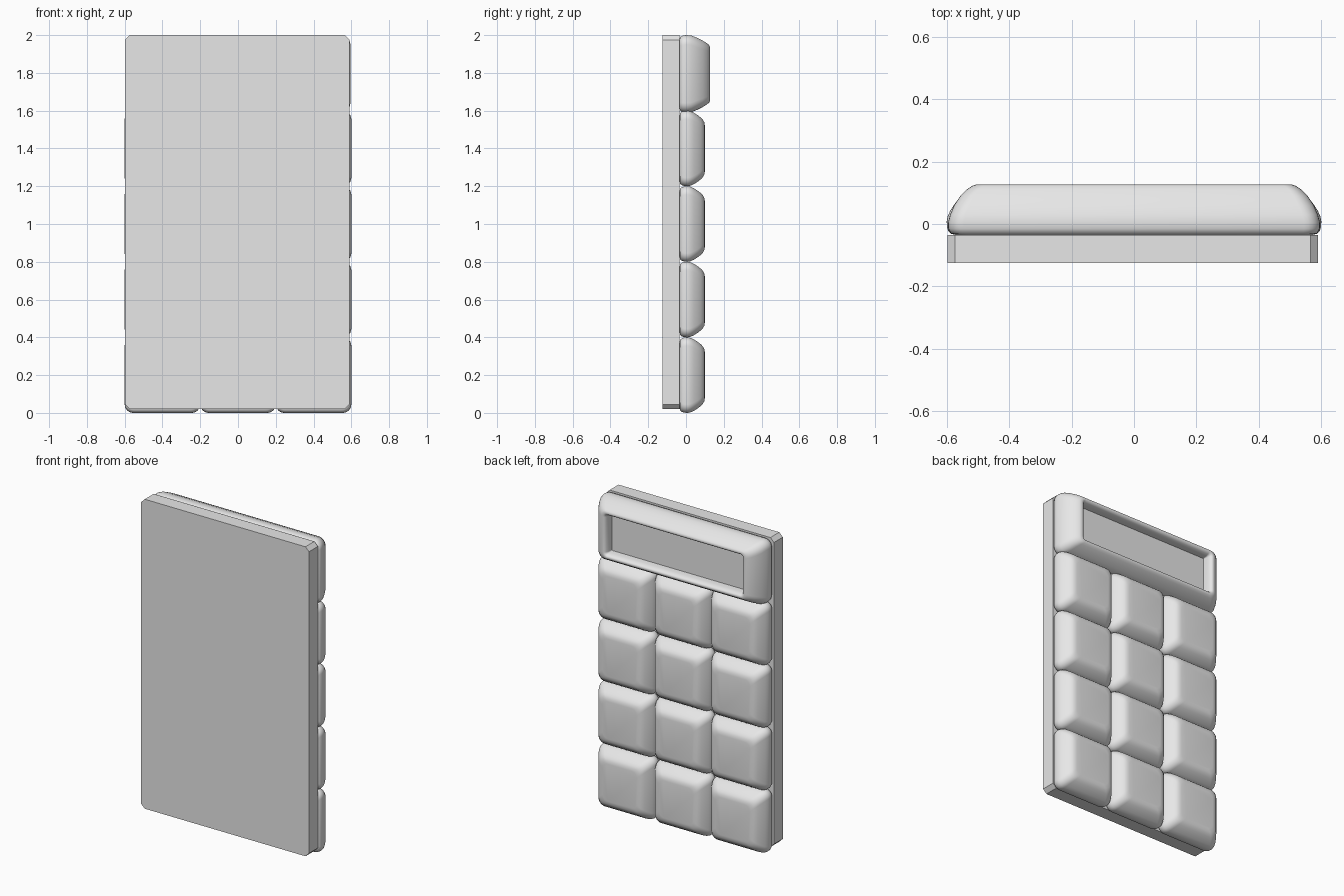
import bpy, bmesh, math
from mathutils import Vector

if "Cube" in bpy.data.objects:
    bpy.data.objects.remove(bpy.data.objects["Cube"])

grey = bpy.data.materials.new("light_grey")
grey.diffuse_color = (0.8, 0.8, 0.8, 1)
grey.use_nodes = True
grey.node_tree.nodes["Principled BSDF"].inputs["Base Color"].default_value = grey.diffuse_color


def rounded_rect(hx, hz, r, seg):
    """Outline of a rectangle with rounded (or chamfered, seg=1) corners."""
    pts = []
    for i, (sx, sz) in enumerate(((1, 1), (-1, 1), (-1, -1), (1, -1))):
        for k in range(seg + 1):
            a = math.pi / 2 * (i + k / seg)
            pts.append((sx * (hx - r) + r * math.cos(a), sz * (hz - r) + r * math.sin(a)))
    return pts


def loft(name, sections, seg, smooth=None):
    """Closed body through rounded rectangles (half x, half z, radius, y)."""
    bm = bmesh.new()
    rings = []
    for hx, hz, r, y in sections:
        rings.append([bm.verts.new((x, y, z)) for x, z in rounded_rect(hx, hz, r, seg)])
    n = len(rings[0])
    for a, b in zip(rings, rings[1:]):
        for i in range(n):
            j = (i + 1) % n
            bm.faces.new((a[i], a[j], b[j], b[i]))
    bm.faces.new(rings[0])
    bm.faces.new(rings[-1])
    bmesh.ops.recalc_face_normals(bm, faces=bm.faces)
    mesh = bpy.data.meshes.new(name)
    bm.to_mesh(mesh)
    bm.free()
    mesh.materials.append(grey)
    ob = bpy.data.objects.new(name, mesh)
    bpy.context.collection.objects.link(ob)
    if smooth:
        bpy.ops.object.select_all(action='DESELECT')
        ob.select_set(True)
        bpy.context.view_layer.objects.active = ob
        bpy.ops.object.shade_smooth_by_angle(angle=math.radians(smooth))
    return ob


# Back plate with chamfered corners
base = loft("base_plate", [(0.594, 0.99, 0.025, -0.125), (0.594, 0.99, 0.025, -0.035)], 1)
base.location = (-0.004, 0, 1.01)

# Pillow-shaped keys, three columns by four rows
key_profile = [(0.170, -0.035), (0.187, -0.031), (0.195, -0.022), (0.199, -0.008),
               (0.200, 0.008), (0.197, 0.024), (0.189, 0.042), (0.176, 0.062),
               (0.163, 0.079), (0.151, 0.090), (0.138, 0.097), (0.120, 0.100)]
key = loft("key", [(h, h, 0.045 - 0.1 * (0.2 - h), y) for h, y in key_profile], 6, 45)
for row in range(4):
    for col in range(3):
        ob = key if row == col == 0 else key.copy()
        if ob is not key:
            bpy.context.collection.objects.link(ob)
        ob.name = f"key_row{row + 1}_column{col + 1}"
        ob.location = (0.4 * (col - 1), 0, 0.2 + 0.4 * row)

# Display housing: rounded outside, then back down into the window recess
housing = loft("display_housing", [
    (0.570, 0.180, 0.04, -0.035), (0.587, 0.196, 0.045, -0.030),
    (0.595, 0.203, 0.05, -0.015), (0.595, 0.205, 0.05, 0.005),
    (0.589, 0.202, 0.05, 0.030), (0.576, 0.190, 0.05, 0.060),
    (0.556, 0.175, 0.045, 0.090), (0.536, 0.162, 0.04, 0.110),
    (0.518, 0.153, 0.035, 0.122), (0.503, 0.143, 0.03, 0.127),
    (0.492, 0.134, 0.022, 0.124), (0.484, 0.127, 0.015, 0.114),
    (0.479, 0.122, 0.008, 0.095), (0.477, 0.120, 0.004, 0.065)], 6, 50)
housing.location.z = 1.795

# Flat screen in the recess
screen = loft("screen", [(0.472, 0.116, 0.003, 0.064), (0.472, 0.116, 0.003, 0.071)], 1)
screen.location.z = 1.795
